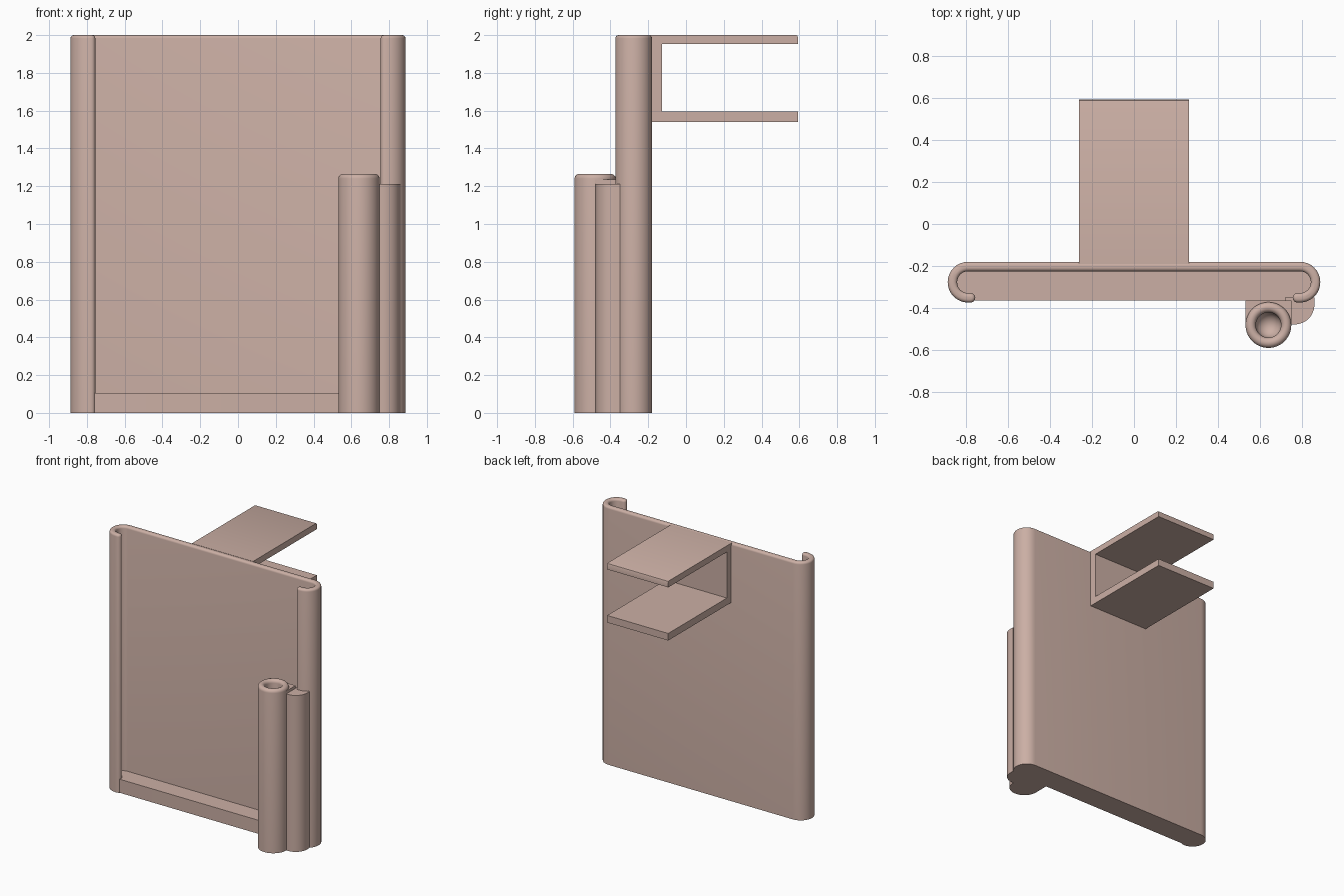
import bpy, bmesh, math
from mathutils import Vector

if "Cube" in bpy.data.objects:
    bpy.data.objects.remove(bpy.data.objects["Cube"])

mat = bpy.data.materials.new("dusty pink plastic")
mat.diffuse_color = (0.60, 0.43, 0.375, 1)
mat.use_nodes = True
mat.node_tree.nodes["Principled BSDF"].inputs["Base Color"].default_value = mat.diffuse_color


def finish(bm, name):
    bmesh.ops.recalc_face_normals(bm, faces=bm.faces)
    mesh = bpy.data.meshes.new(name)
    bm.to_mesh(mesh)
    bm.free()
    mesh.materials.append(mat)
    ob = bpy.data.objects.new(name, mesh)
    bpy.context.collection.objects.link(ob)
    bpy.ops.object.select_all(action='DESELECT')
    bpy.context.view_layer.objects.active = ob
    ob.select_set(True)
    bpy.ops.object.shade_smooth_by_angle(angle=math.radians(35))
    return ob


def arc(cx, cy, r, a0, a1, n=16):
    return [(cx + r * math.cos(math.radians(a0 + (a1 - a0) * i / n)),
             cy + r * math.sin(math.radians(a0 + (a1 - a0) * i / n))) for i in range(n + 1)]


def prism(name, pts, depth, to_world, round_top=0.0):
    """Extrude a flat outline, optionally rounding the rim at its far end."""
    bm = bmesh.new()
    face = bm.faces.new([bm.verts.new((x, y, 0)) for x, y in pts])
    ext = bmesh.ops.extrude_face_region(bm, geom=[face])["geom"]
    top = [v for v in ext if isinstance(v, bmesh.types.BMVert)]
    bmesh.ops.translate(bm, vec=(0, 0, depth), verts=top)
    if round_top:
        rim = [e for e in bm.edges if all(v.co.z > depth - 1e-4 for v in e.verts)]
        bmesh.ops.bevel(bm, geom=rim, offset=round_top, segments=4, profile=0.5,
                        affect='EDGES', clamp_overlap=True)
    for v in bm.verts:
        v.co = Vector(to_world(*v.co))
    return finish(bm, name)


def upright(x, y, z):
    return (x, y, z)


# Back panel with both side edges curled to the front
cx, cy, ro, ri = 0.79, -0.277, 0.097, 0.052
mid = (ro + ri) / 2
half = arc(cx, cy, ro, 90, -90)                                          # outer curl
half += arc(cx - 0.012, cy - mid, (ro - ri) / 2, 270, 90, 8)             # rounded lip
half += arc(cx, cy, ri, -90, 90)                                         # inner curl
outline = half + [(-x, y) for x, y in reversed(half)]
prism("curled_back_panel", outline, 2.0, upright, 0.017)

# Bottom ledge closing the channel
ledge = arc(cx, cy, 0.088, 90, -90)
ledge += [(-x, y) for x, y in reversed(ledge)]
prism("bottom_ledge", ledge, 0.105, upright)

# C-shaped hanging bracket on the back, outlined in y and z
bracket = [(-0.19, 1.54), (0.592, 1.54), (0.592, 1.595), (-0.127, 1.595),
           (-0.127, 1.952), (0.592, 1.952), (0.592, 1.99), (0.589, 1.997),
           (0.582, 2.0), (-0.19, 2.0)]
prism("hanging_bracket", bracket, 0.524, lambda y, z, x: (x - 0.262, y, z))

# Pen tube: lathed profile with rounded rim and round-bottomed bore
px, py, R, bore, top = 0.64, -0.481, 0.109, 0.06, 1.265
rr = (R - bore) / 2
profile = [(0, 0), (R, 0)] + arc(R - rr, top - rr, rr, 0, 180, 10)
profile += [(x, z) for x, z in arc(0, 0.16, bore, 0, -90, 8)]
profile[-1] = (0, 0.10)
bm = bmesh.new()
ring = [bm.verts.new((px + r, py, z)) for r, z in profile]
edges = [bm.edges.new(p) for p in zip(ring, ring[1:])]
bmesh.ops.spin(bm, geom=ring + edges, cent=(px, py, 0), axis=(0, 0, 1),
               angle=math.tau, steps=48)
bmesh.ops.remove_doubles(bm, verts=bm.verts, dist=1e-4)
finish(bm, "pen_tube")

# Mount joining the tube to the panel, hollowed round the bore
mount = [(px - R, -0.365), (px - R, py)] + arc(px, py, 0.095, 180, 0, 20)
mount += [(px + R, py), (px + R, -0.365)]
prism("tube_mount", mount, 1.235, upright)

# Rounded brace beside the tube
brace = [(0.72, -0.35), (0.72, -0.478)] + arc(0.765, -0.384, 0.094, -90, 0, 12) + [(0.859, -0.35)]
prism("side_brace", brace, 1.213, upright)
